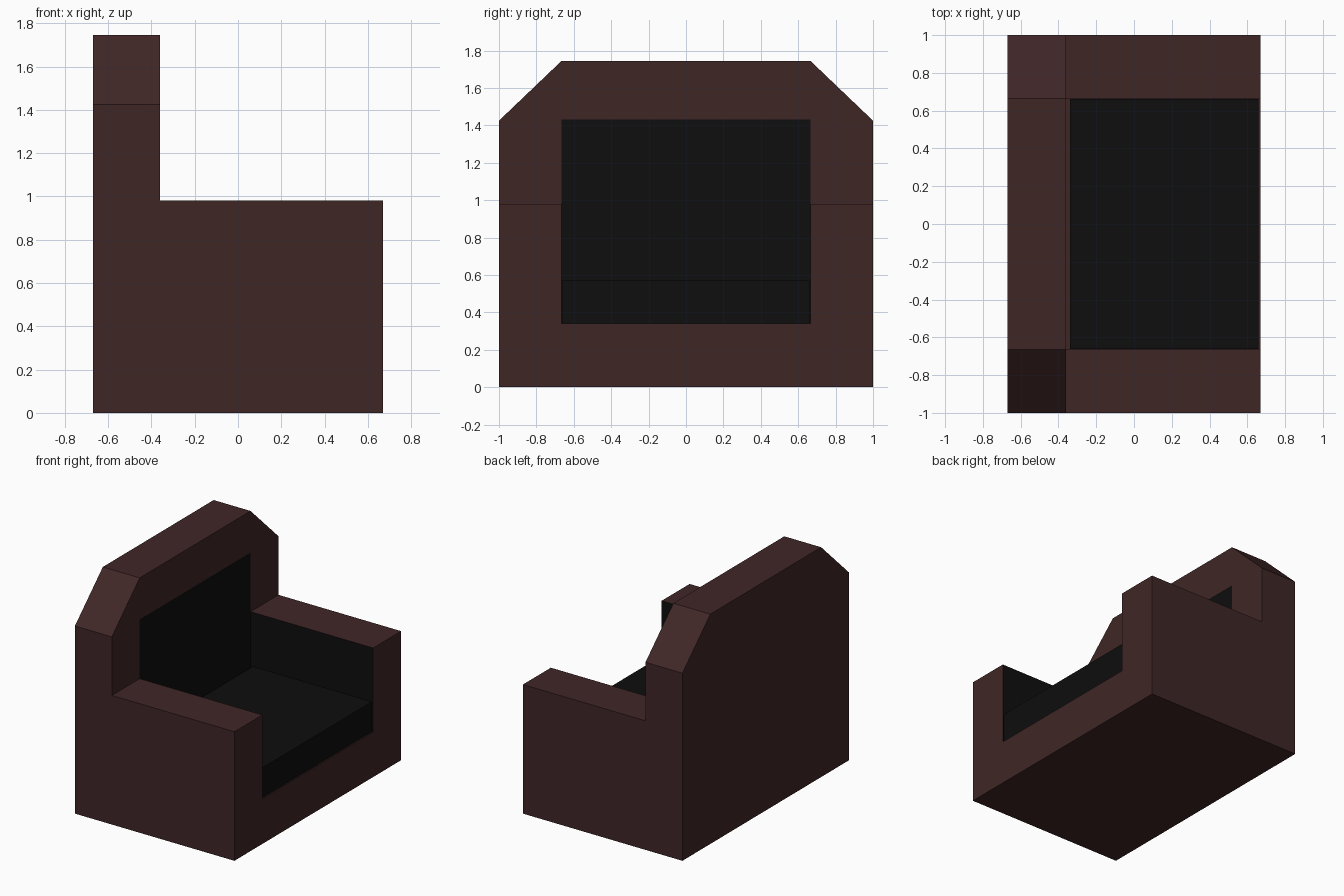
import bpy
import bmesh

cube = bpy.data.objects.get("Cube")
if cube:
    bpy.data.objects.remove(cube, do_unlink=True)


def material(name, rgb):
    mat = bpy.data.materials.new(name)
    mat.use_nodes = True
    mat.diffuse_color = (*rgb, 1)
    mat.node_tree.nodes["Principled BSDF"].inputs["Base Color"].default_value = (*rgb, 1)
    return mat


BROWN = material("dark brown", (0.051, 0.0192, 0.0198))
BLACK = material("soft black", (0.0044, 0.0044, 0.0044))

# Shared levels: depth along x, half widths along y, heights along z
BACK, SEAT_BACK, FRONT = -0.67, -0.36, 0.67
OUTER, INNER = 1.0, 0.665
FLOOR, ARM_TOP, SHOULDER, TOP = 0.34, 0.98, 1.43, 1.745


def prism(profile, x0, x1):
    """Extrude a closed (y, z) outline along x into a bmesh."""
    bm = bmesh.new()
    base = bm.faces.new([bm.verts.new((x0, y, z)) for y, z in profile])
    grown = bmesh.ops.extrude_face_region(bm, geom=[base], use_keep_orig=True)
    verts = [v for v in grown["geom"] if isinstance(v, bmesh.types.BMVert)]
    bmesh.ops.translate(bm, verts=verts, vec=(x1 - x0, 0, 0))
    bmesh.ops.recalc_face_normals(bm, faces=bm.faces)
    return bm


def finish(bm, name, is_black):
    """Colour the faces by a rule and link the object."""
    bm.normal_update()
    for f in bm.faces:
        f.material_index = int(is_black(f.normal, f.calc_center_median()))
    mesh = bpy.data.meshes.new(name)
    bm.to_mesh(mesh)
    bm.free()
    mesh.materials.append(BROWN)
    mesh.materials.append(BLACK)
    obj = bpy.data.objects.new(name, mesh)
    bpy.context.collection.objects.link(obj)
    return obj


def mirrored(half):
    """Complete a half outline by mirroring it across y = 0."""
    return half + [(-y, z) for y, z in reversed(half)]


# Backrest with sloped shoulders and a black panel cut into its front
bm = prism(mirrored([(OUTER, 0), (OUTER, SHOULDER - 0.005), (INNER, TOP)]), BACK, SEAT_BACK)
for co, no in (((0, INNER, 0), (0, 1, 0)), ((0, -INNER, 0), (0, 1, 0)),
               ((0, 0, FLOOR), (0, 0, 1)), ((0, 0, SHOULDER), (0, 0, 1))):
    faces = [f for f in bm.faces if f.normal.x > 0.9]
    edges = {e for f in faces for e in f.edges}
    verts = {v for f in faces for v in f.verts}
    bmesh.ops.bisect_plane(bm, geom=faces + list(edges) + list(verts),
                           plane_co=co, plane_no=no, dist=0.0001)
    bm.normal_update()
finish(bm, "backrest", lambda n, c: n.x > 0.9 and abs(c.y) < INNER
       and FLOOR < c.z < SHOULDER)

# Base and both armrests in one U shape, black on the inner arm sides
bm = prism(mirrored([(OUTER, 0), (OUTER, ARM_TOP), (INNER, ARM_TOP), (INNER, FLOOR)]),
           SEAT_BACK, FRONT)
hidden = [f for f in bm.faces if f.normal.x < -0.9]
bmesh.ops.delete(bm, geom=hidden, context="FACES")
finish(bm, "armrests_and_base", lambda n, c: abs(n.y) > 0.9 and abs(c.y) < 0.9)

# Seat cushion, slightly clear of the backrest and the front edge
side = INNER - 0.003
bm = prism(mirrored([(side, FLOOR), (side, 0.57)]), -0.34, 0.66)
finish(bm, "seat_cushion", lambda n, c: True)
